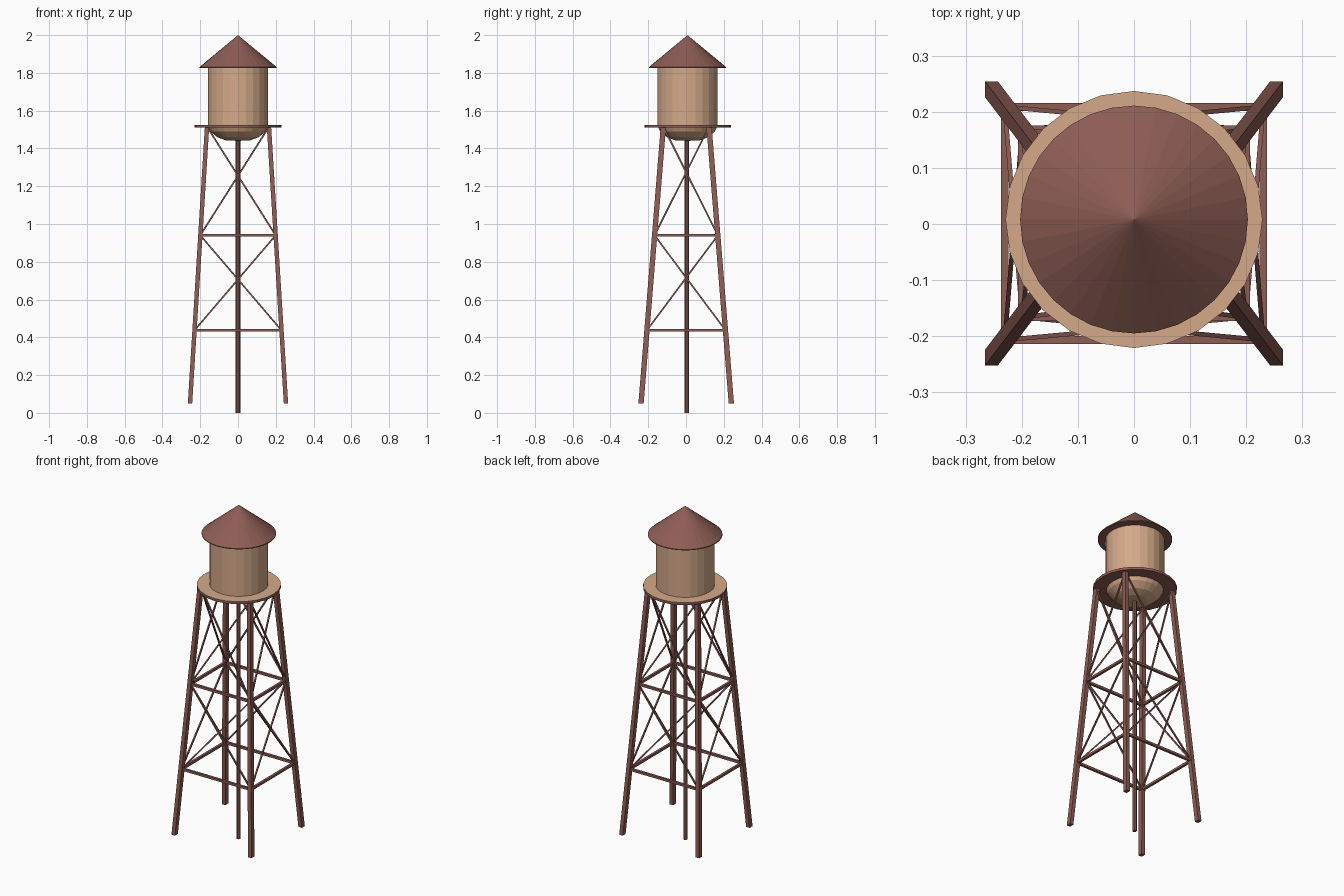
import bpy, bmesh, math
from mathutils import Vector

cube = bpy.data.objects.get("Cube")
if cube:
    bpy.data.objects.remove(cube, do_unlink=True)


def make_material(name, rgb):
    mat = bpy.data.materials.new(name)
    mat.use_nodes = True
    mat.diffuse_color = (*rgb, 1)
    mat.node_tree.nodes["Principled BSDF"].inputs["Base Color"].default_value = (*rgb, 1)
    return mat


TAN = make_material("tan wood", (0.66, 0.40, 0.25))
BROWN = make_material("red brown steel", (0.27, 0.11, 0.09))
TANK_Y = 0.008


def finish(name, bm, *mats):
    bmesh.ops.recalc_face_normals(bm, faces=bm.faces)
    mesh = bpy.data.meshes.new(name)
    bm.to_mesh(mesh)
    bm.free()
    for mat in mats:
        mesh.materials.append(mat)
    obj = bpy.data.objects.new(name, mesh)
    bpy.context.collection.objects.link(obj)
    return obj


def lathe(name, profile, sides, mat, y=TANK_Y):
    """Spin a profile of (radius, height) points that starts and ends on the axis."""
    bm = bmesh.new()
    points = [bm.verts.new((r, 0, z)) for r, z in profile]
    edges = [bm.edges.new(pair) for pair in zip(points, points[1:])]
    bmesh.ops.spin(bm, geom=points + edges, cent=(0, 0, 0), axis=(0, 0, 1),
                   angle=math.tau, steps=sides, use_duplicate=False)
    bmesh.ops.remove_doubles(bm, verts=bm.verts, dist=0.0005)
    obj = finish(name, bm, mat)
    obj.location.y = y
    return obj


def beam(name, start, end, size):
    """Square bar between two points, kept upright."""
    start, end = Vector(start), Vector(end)
    axis = end - start
    bm = bmesh.new()
    bmesh.ops.create_cube(bm, size=1)
    turn = axis.to_track_quat('Y', 'Z')
    for v in bm.verts:
        v.co = (start + end) / 2 + turn @ Vector(
            (v.co.x * size, v.co.y * axis.length, v.co.z * size))
    return finish(name, bm, BROWN)


# Tank with a bowl-shaped bottom, and its conical roof
lathe("tank", [(0, 1.835), (0.16, 1.835), (0.16, 1.52), (0.145, 1.49),
               (0.11, 1.46), (0.065, 1.443), (0, 1.44)], 24, TAN)
lathe("roof", [(0, 2.0), (0.203, 1.832), (0.203, 1.827), (0, 1.827)], 32, BROWN)

# Walkway: steel disc with a timber top
walkway = lathe("walkway", [(0, 1.525), (0.229, 1.525), (0.229, 1.51), (0, 1.51)], 24, BROWN)
walkway.data.materials.append(TAN)
for face in walkway.data.polygons:
    face.material_index = int(face.normal.z > 0.5)

# Central water pipe
lathe("riser_pipe", [(0, 1.46), (0.012, 1.46), (0.012, 0), (0, 0)], 8, BROWN, 0.005)

# Tapering tower frame
FOOT_Z, TOP_Z = 0.05, 1.515
FOOT, TOP = Vector((0.254, 0.239)), Vector((0.164, 0.121))


def corner(sx, sy, z):
    p = FOOT.lerp(TOP, (z - FOOT_Z) / (TOP_Z - FOOT_Z))
    return Vector((sx * p.x, sy * p.y + 0.001, z))


# Legs: sheared posts with level ends
CORNERS = [("front_right", -1, -1), ("front_left", 1, -1),
           ("back_left", 1, 1), ("back_right", -1, 1)]
for name, sx, sy in CORNERS:
    bm = bmesh.new()
    bmesh.ops.create_cube(bm, size=1)
    for v in bm.verts:
        z = FOOT_Z if v.co.z < 0 else TOP_Z
        v.co = corner(sx, sy, z) + Vector((v.co.x * 0.023, v.co.y * 0.028, 0))
    finish(name + "_leg", bm, BROWN)

# Level girts and crossed rods on all four sides
LOW, MID = 0.437, 0.94
for i, side in enumerate(("front", "left", "back", "right")):
    a, b = CORNERS[i][1:], CORNERS[(i + 1) % 4][1:]
    for tier, z0, z1 in (("lower", LOW, MID), ("upper", MID, TOP_Z)):
        beam(f"{side}_{tier}_girt", corner(*a, z0), corner(*b, z0), 0.014)
        beam(f"{side}_{tier}_rod_a", corner(*a, z0), corner(*b, z1), 0.008)
        beam(f"{side}_{tier}_rod_b", corner(*b, z0), corner(*a, z1), 0.008)
